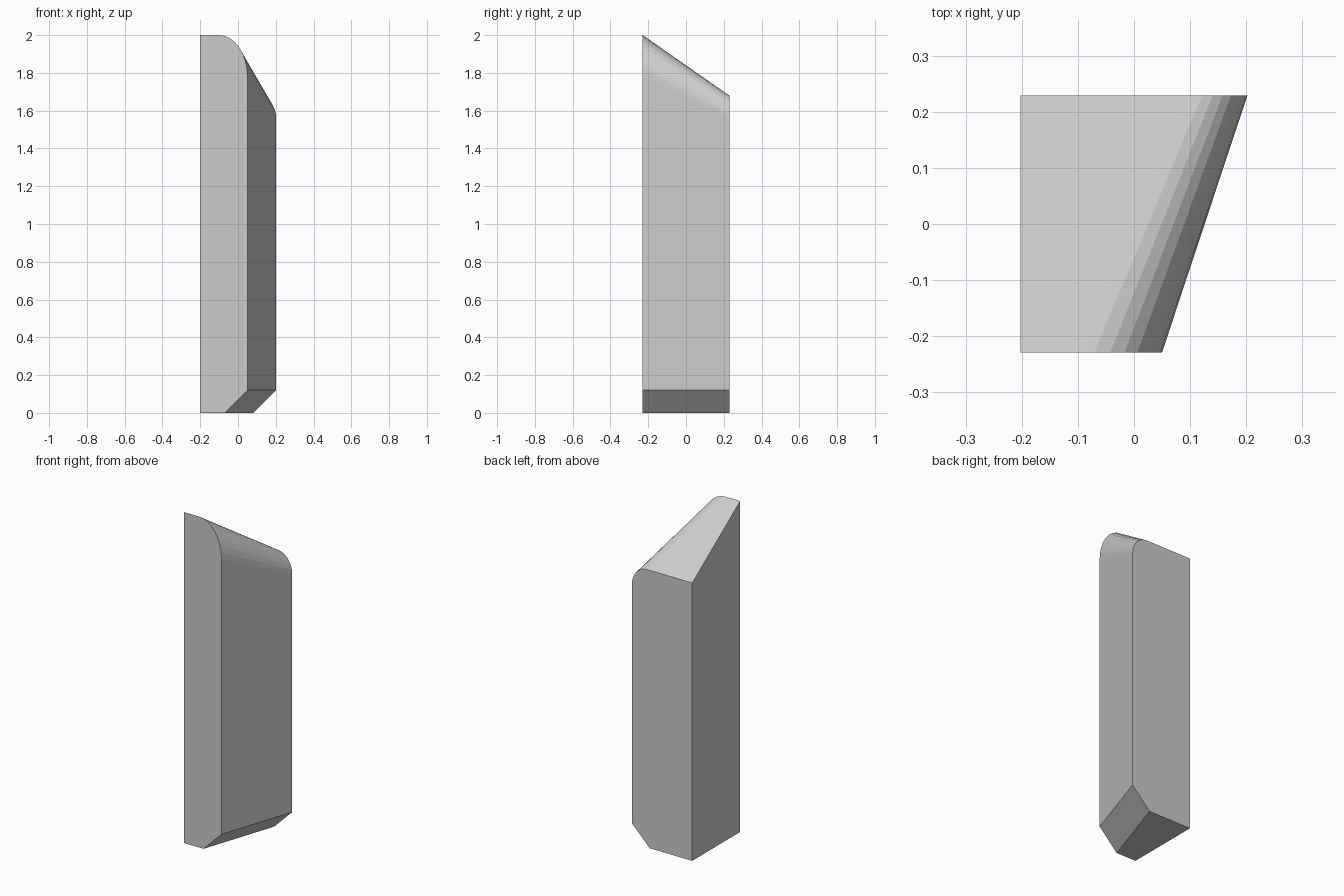
import bpy, bmesh, math

if "Cube" in bpy.data.objects:
    bpy.data.objects.remove(bpy.data.objects["Cube"])

# single plain grey
grey = bpy.data.materials.new("light_grey")
grey.diffuse_color = (0.6, 0.6, 0.6, 1)
grey.use_nodes = True
grey.node_tree.nodes["Principled BSDF"].inputs["Base Color"].default_value = grey.diffuse_color

LEFT, HALF_DEPTH, CHAMFER, SEGMENTS = -0.202, 0.229, 0.12, 8


def end_profile(right, top, rx, rz):
    """End outline in x, z: chamfered at bottom right, rounded at top right."""
    pts = [(LEFT, 0), (right - CHAMFER, 0), (right, CHAMFER)]
    for i in range(SEGMENTS + 1):
        a = math.pi / 2 * i / SEGMENTS
        pts.append((right - rx + rx * math.cos(a), top - rz + rz * math.sin(a)))
    return pts + [(LEFT, top)]


# tall front end and lower, wider back end
front = end_profile(0.05, 2.0, 0.15, 0.22)
back = end_profile(0.202, 1.68, 0.10, 0.12)

# join both ends into a solid
bm = bmesh.new()
f = [bm.verts.new((x, -HALF_DEPTH, z)) for x, z in front]
b = [bm.verts.new((x, HALF_DEPTH, z)) for x, z in back]
bm.faces.new(f)
bm.faces.new(b[::-1])
n = len(f)
for i in range(n):
    j = (i + 1) % n
    bm.faces.new((f[i], b[i], b[j], f[j]))
bmesh.ops.recalc_face_normals(bm, faces=bm.faces)

mesh = bpy.data.meshes.new("tapered_post")
bm.to_mesh(mesh)
bm.free()
mesh.materials.append(grey)
post = bpy.data.objects.new("tapered_post", mesh)
bpy.context.collection.objects.link(post)
